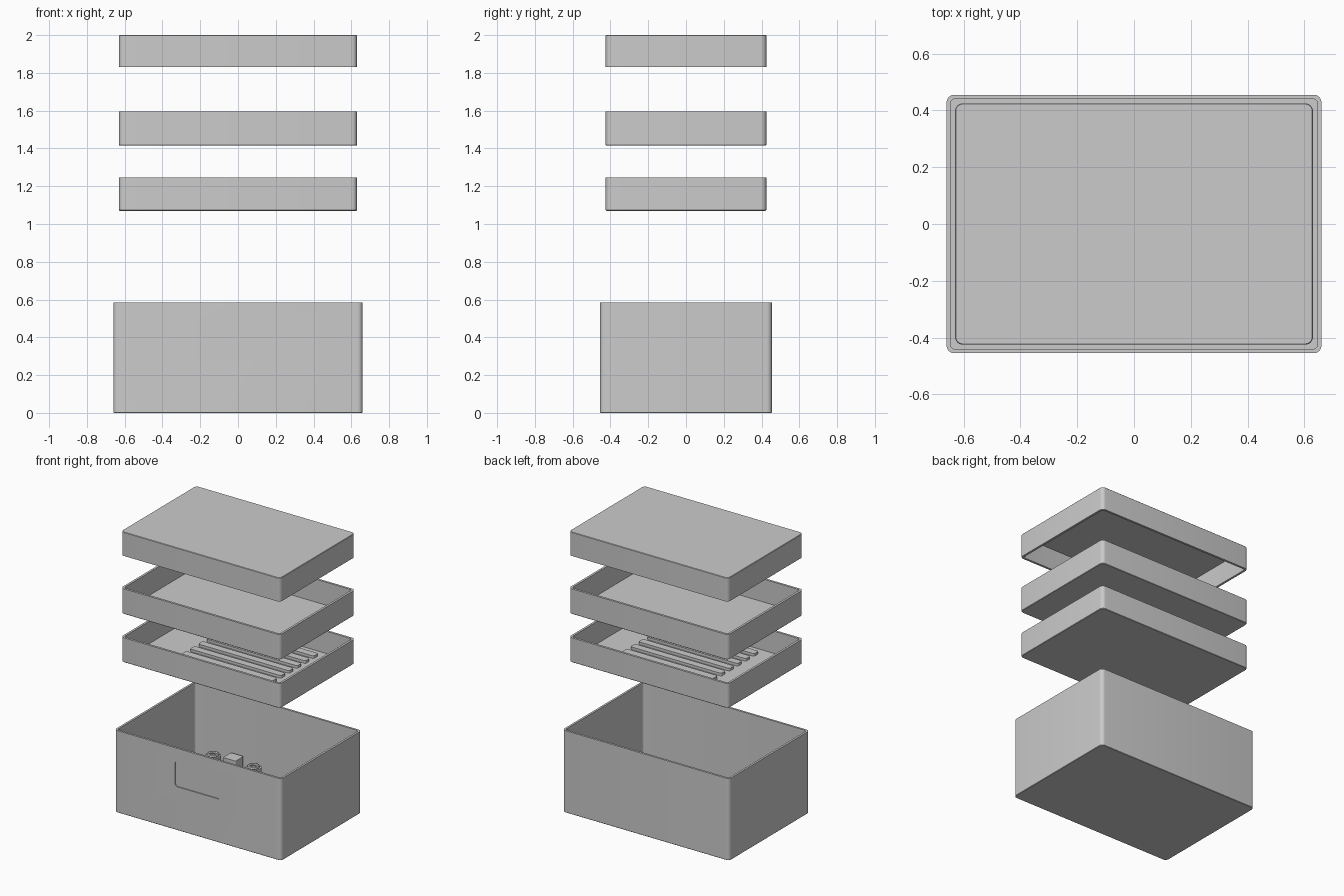
import bpy, bmesh, math
from mathutils import Matrix

if "Cube" in bpy.data.objects:
    bpy.data.objects.remove(bpy.data.objects["Cube"])


def rounded_rect(hx, hy, r, seg=6):
    """Counter-clockwise outline of a rounded rectangle."""
    pts = []
    for i, (sx, sy) in enumerate([(1, 1), (-1, 1), (-1, -1), (1, -1)]):
        for k in range(seg + 1):
            a = math.pi / 2 * (i + k / seg)
            pts.append((sx * (hx - r) + r * math.cos(a), sy * (hy - r) + r * math.sin(a)))
    return pts


def loft(name, rings, matrix=None):
    """Skin a stack of (outline, z) rings and cap both ends."""
    bm = bmesh.new()
    loops = [[bm.verts.new((x, y, z)) for x, y in pts] for pts, z in rings]
    n = len(loops[0])
    for a, b in zip(loops, loops[1:]):
        for i in range(n):
            j = (i + 1) % n
            bm.faces.new((a[i], a[j], b[j], b[i]))
    bm.faces.new(loops[0][::-1])
    bm.faces.new(loops[-1])
    if matrix:
        bm.transform(matrix)
    bmesh.ops.recalc_face_normals(bm, faces=bm.faces[:])
    me = bpy.data.meshes.new(name)
    bm.to_mesh(me)
    bm.free()
    ob = bpy.data.objects.new(name, me)
    bpy.context.collection.objects.link(ob)
    return ob


def select_only(ob):
    bpy.ops.object.select_all(action='DESELECT')
    ob.select_set(True)
    bpy.context.view_layer.objects.active = ob


def shell(name, hx, hy, closed_z, open_z, wall, floor):
    """Thin-walled rounded tray, closed at closed_z and open at open_z."""
    s = 1 if open_z > closed_z else -1
    outer = rounded_rect(hx, hy, 0.027)
    inner = rounded_rect(hx - wall, hy - wall, 0.014)
    edge = rounded_rect(hx - 0.003, hy - 0.003, 0.024)
    return loft(name, [(edge, closed_z), (outer, closed_z + s * 0.003), (outer, open_z),
                       (inner, open_z), (inner, closed_z + s * floor)])


def block(name, cx, cy, z0, z1, hx, hy, r):
    pts = rounded_rect(hx, hy, r, 4)
    return loft(name, [(pts, z0), (pts, z1)], Matrix.Translation((cx, cy, 0)))


# Outer box with a shallow recessed panel on the front
box = shell("outer_box", 0.66, 0.455, 0, 0.585, 0.015, 0.015)
panel = rounded_rect(0.18, 0.09, 0.022)
cutter = loft("panel_cutter", [(panel, -0.05), (panel, 0.007)],
              Matrix.Translation((0, -0.455, 0.4)) @ Matrix.Rotation(-math.pi / 2, 4, 'X'))
cutter.hide_render = True
mod = box.modifiers.new("panel_recess", 'BOOLEAN')
mod.operation = 'DIFFERENCE'
mod.solver = 'EXACT'
mod.object = cutter
select_only(box)
bpy.ops.object.modifier_apply(modifier=mod.name)
bpy.data.objects.remove(cutter)

# Two trays and a lid floating above
shell("lower_tray", 0.63, 0.425, 1.07, 1.245, 0.016, 0.016)
shell("upper_tray", 0.63, 0.425, 1.415, 1.595, 0.016, 0.016)
shell("lid", 0.63, 0.425, 2.0, 1.83, 0.016, 0.016)

# Ribs on the lower tray floor
for i in range(8):
    block(f"tray_rib_{i + 1}", 0.03, -0.322 + i * 0.092, 1.08, 1.105, 0.36, 0.026, 0.012)

# Small fittings inside the box, beside the back wall
fx, fy = -0.30, 0.375
block("fitting_block", fx, fy, 0.01, 0.17, 0.05, 0.045, 0.008)
for side, s in (("left", -1), ("right", 1)):
    block(f"fitting_base_{side}", fx + s * 0.16, fy, 0.01, 0.14, 0.05, 0.04, 0.03)
    bpy.ops.mesh.primitive_torus_add(major_radius=0.03, minor_radius=0.011, major_segments=24,
                                     minor_segments=8, location=(fx + s * 0.16, fy, 0.145))
    bpy.context.object.name = f"fitting_ring_{side}"

# Smooth the rounded corners, keep real edges sharp
for ob in list(bpy.context.collection.objects):
    select_only(ob)
    bpy.ops.object.shade_smooth_by_angle(angle=math.radians(30))
